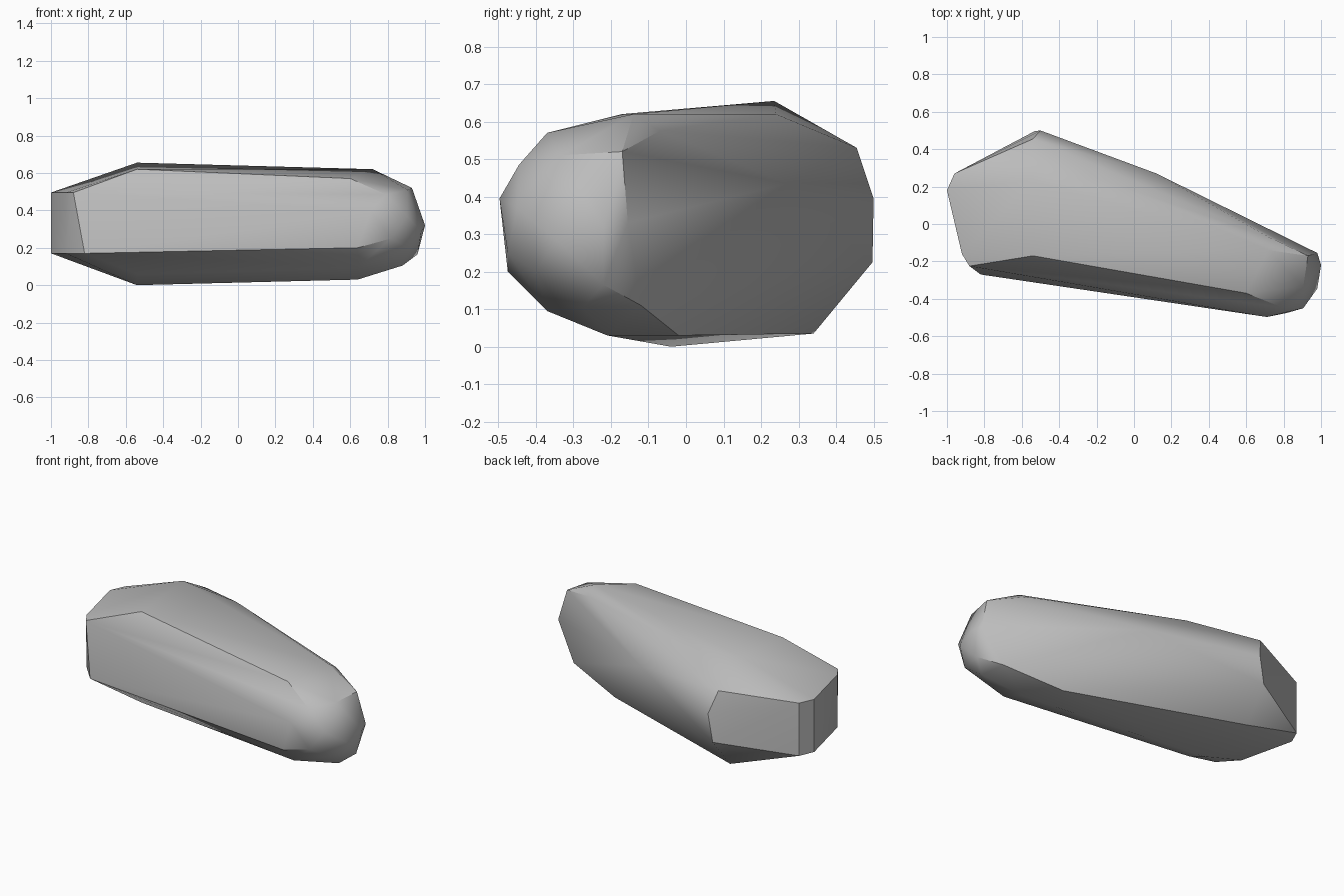
import bpy, bmesh, math

cube = bpy.data.objects.get("Cube")
if cube:
    bpy.data.objects.remove(cube, do_unlink=True)

# Corner points of the boulder, grouped by region
blunt_end = [(x, y, z) for x, y in ((-1, .18), (-.96, .27), (-.92, -.16)) for z in (.17, .495)]
top_ridge = [(-.54, .235, .655), (-.18, .24, .62), (.72, -.14, .62),
             (-.54, -.17, .62), (.6, -.37, .57), (.72, -.07, .575)]
front_side = [(-.88, -.225, .495), (-.82, -.27, .17), (.64, -.475, .2),
              (.71, -.497, .395), (.82, -.475, .25), (.79, -.445, .485)]
back_side = [(-.54, .455, .53), (-.5, .5, .395), (-.53, .497, .225), (.12, .27, .435)]
underside = [(-.54, -.04, 0), (-.54, -.17, .06), (-.54, .34, .035), (.5, -.02, .03),
             (.64, -.21, .03), (.64, -.37, .095), (.88, -.275, .105), (.85, -.12, .11)]
tapered_end = [(.93, -.17, .52), (.905, -.335, .51), (.905, -.45, .37), (.98, -.345, .285),
               (1, -.22, .32), (.98, -.155, .33), (.96, -.22, .165), (.9, -.4, .2)]

# Wrap the points in a convex hull
bm = bmesh.new()
for co in blunt_end + top_ridge + front_side + back_side + underside + tapered_end:
    bm.verts.new(co)
hull = bmesh.ops.convex_hull(bm, input=bm.verts[:])
loose = [v for v in bm.verts if not v.link_faces]
bmesh.ops.delete(bm, geom=loose, context='VERTS')
bmesh.ops.dissolve_limit(bm, angle_limit=math.radians(2), verts=bm.verts[:], edges=bm.edges[:])
bmesh.ops.recalc_face_normals(bm, faces=bm.faces[:])
mesh = bpy.data.meshes.new("boulder")
bm.to_mesh(mesh)
bm.free()

boulder = bpy.data.objects.new("boulder", mesh)
bpy.context.collection.objects.link(boulder)

# Plain grey stone
stone = bpy.data.materials.new("grey_stone")
stone.use_nodes = True
grey = (.5, .5, .5, 1)
stone.diffuse_color = grey
stone.node_tree.nodes["Principled BSDF"].inputs["Base Color"].default_value = grey
mesh.materials.append(stone)

# Soft shading with the strongest edges kept sharp
bpy.ops.object.select_all(action='DESELECT')
boulder.select_set(True)
bpy.context.view_layer.objects.active = boulder
bpy.ops.object.shade_smooth_by_angle(angle=math.radians(35))
